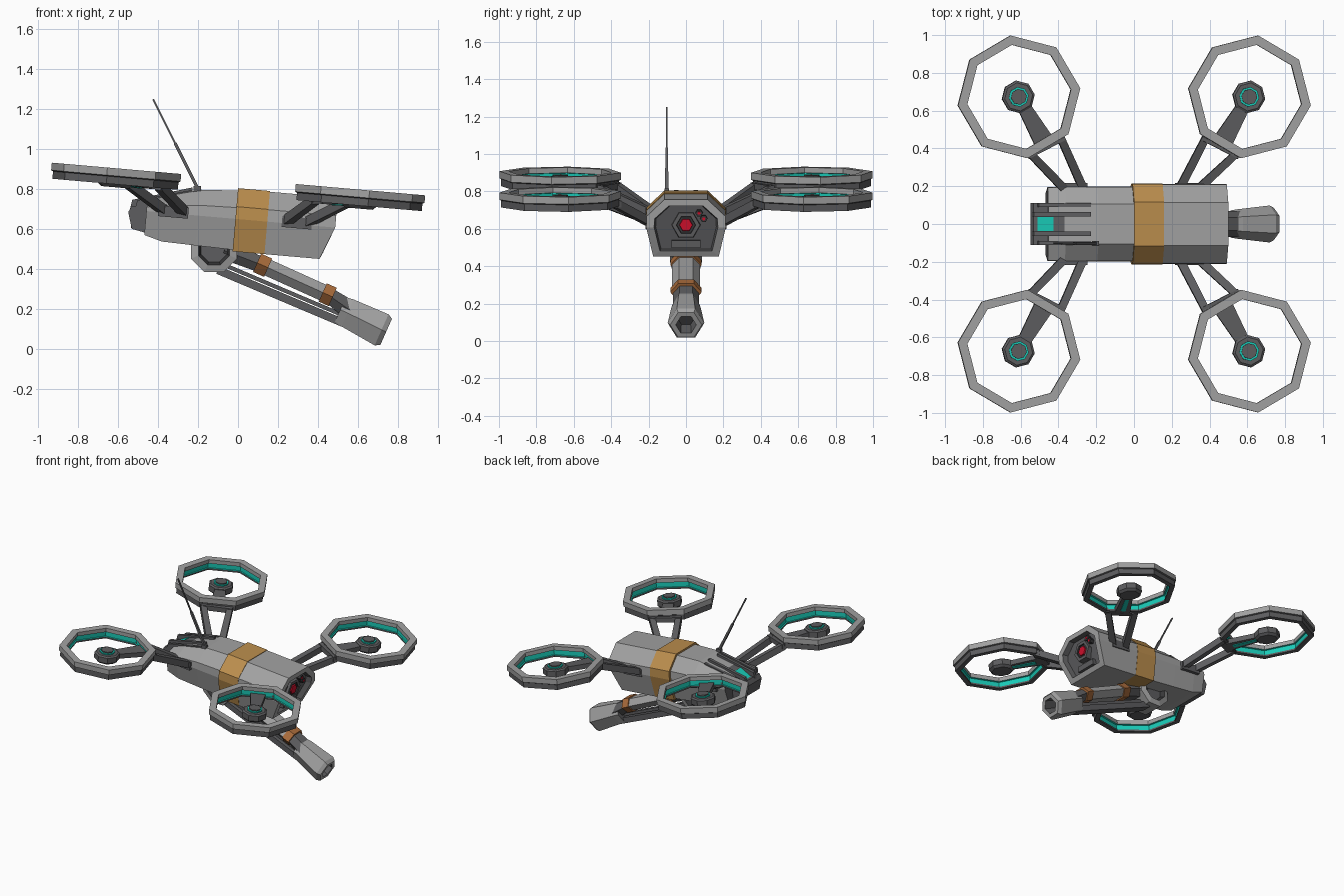
import bpy, bmesh, math
from mathutils import Matrix, Vector

if "Cube" in bpy.data.objects:
    bpy.data.objects.remove(bpy.data.objects["Cube"])

MATS = {}
def material(name, rgb):
    m = bpy.data.materials.new(name)
    m.diffuse_color = (*rgb, 1)
    m.use_nodes = True
    m.node_tree.nodes["Principled BSDF"].inputs["Base Color"].default_value = m.diffuse_color
    MATS[name] = m
material("light_grey", (.36, .36, .36))
material("dark_grey", (.11, .11, .115))
material("black_grey", (.04, .04, .042))
material("amber", (.50, .27, .075))
material("copper", (.40, .15, .045))
material("teal", (.01, .60, .48))
material("red", (.62, .005, .025))
L, D, K, A, C, T, R = MATS.keys()

BODY = Matrix.Translation((0, 0, .65)) @ Matrix.Rotation(math.radians(5), 4, 'Y')
GUN = Matrix.Translation((-.12, 0, .5)) @ Matrix.Rotation(math.radians(24), 4, 'Y')
I = Matrix.Identity(4)

def make(name, verts, faces, mats, M):
    """Mesh from points, with one material name per face."""
    me = bpy.data.meshes.new(name)
    me.from_pydata([M @ Vector(v) for v in verts], [], faces)
    used = list(dict.fromkeys(mats))
    for m in used:
        me.materials.append(MATS[m])
    for p, m in zip(me.polygons, mats):
        p.material_index = used.index(m)
    bm = bmesh.new()
    bm.from_mesh(me)
    bmesh.ops.recalc_face_normals(bm, faces=bm.faces)
    bm.to_mesh(me)
    bm.free()
    ob = bpy.data.objects.new(name, me)
    bpy.context.collection.objects.link(ob)

def loft(name, rings, mats, M, closed=False):
    """Skin a row of equal rings; mats gives one colour per span, then the two caps."""
    n, k = len(rings[0]), len(rings)
    faces, fm = [], []
    for i in range(k if closed else k - 1):
        j = (i + 1) % k
        for a in range(n):
            b = (a + 1) % n
            faces.append((i * n + a, i * n + b, j * n + b, j * n + a))
            fm.append(mats[i])
    if not closed:
        faces += [tuple(range(n)), tuple(range((k - 1) * n, k * n))]
        fm += list(mats[-2:])
    make(name, [p for r in rings for p in r], faces, fm, M)

def poly(u, ry, rw, n=6, cy=0, cw=0, ph=0):
    """Polygon ring across the long axis."""
    return [(u, cy + ry * math.cos(ph + math.tau * i / n), cw + rw * math.sin(ph + math.tau * i / n))
            for i in range(n)]

def flat(r, w, n=8, ph=0, c=(0, 0)):
    """Polygon ring lying flat."""
    return [(c[0] + r * math.cos(ph + math.tau * i / n), c[1] + r * math.sin(ph + math.tau * i / n), w)
            for i in range(n)]

def prism(name, prof, y0, y1, mat, M):
    loft(name, [[(u, y, w) for u, w in prof] for y in (y0, y1)], [mat] * 3, M)

def box(name, a, b, mat, M):
    prism(name, [(a[0], a[2]), (b[0], a[2]), (b[0], b[2]), (a[0], b[2])], a[1], b[1], mat, M)

def beam(name, p, q, w0, w1, h, mat, M):
    p, q = Vector(p), Vector(q)
    d = (q - p).normalized()
    s = d.cross(Vector((0, 0, 1))).normalized()
    t = s.cross(d)
    ring = lambda c, w: [c + s * w * x / 2 + t * h * y / 2 for x, y in ((-1, -1), (1, -1), (1, 1), (-1, 1))]
    loft(name, [ring(p, w0), ring(q, w1)], [mat] * 3, M)

# Hull cross-section
HALF = [(.115, .15), (.21, .06), (.213, 0), (.175, -.163)]
def section(u, s=1, top=.15, bot=.163, lift=0):
    pts = HALF + [(-y, w) for y, w in reversed(HALF)]
    f = u if callable(u) else (lambda w: u)
    out = []
    for y, w in pts:
        w = w * (top / .15 if w > 0 else bot / .163) + lift
        out.append((f(w), y * s, w))
    return out

# Rear hull, amber band, front hull with recessed nose
loft("rear_hull", [section(-.46, .92, .05, .12), section(-.37, .93, .085, .145),
                   section(-.2, .93, .13, .15), section(-.01, .93, .142, .155)],
     [L, L, L, D, L], BODY)
loft("amber_band", [section(-.013, 1.01, .154, .163), section(.147, 1.01, .154, .163)], [A, A, A], BODY)
nose = lambda w: .488 + min(0, w + .02) * .45
loft("front_hull", [section(.14), section(nose), section(nose, .8, .115, .13),
                    section(lambda w: nose(w) - .04, .76, .11, .125)], [L, L, D, L, D], BODY)

# Nose sensors
loft("eye_housing", [poly(.41, .082, .082, cw=.01), poly(.465, .075, .075, cw=.01),
                     poly(.465, .052, .052, cw=.01), poly(.455, .05, .05, cw=.01)], [D, D, K, D, K], BODY)
loft("red_eye", [poly(.44, .04, .04, cw=.01), poly(.464, .034, .034, cw=.01)], [R, R, R], BODY)
for i, (y, w) in enumerate(((.07, .075), (.095, .045))):
    loft(f"small_sensor_{i}", [poly(.42, .02, .02, 6, y, w), poly(.475, .02, .02, 6, y, w)], [K, K, K], BODY)
    loft(f"small_sensor_lens_{i}", [poly(.474, .009, .009, 6, y, w), poly(.478, .009, .009, 6, y, w)],
         [R, R, R], BODY)
box("nose_vent", (.36, -.078, -.115), (.44, .078, -.075), D, BODY)

# Tail core, fins and teal screen
prism("tail_spine", [(-.24, .118), (-.44, .066), (-.54, 0), (-.53, -.09), (-.43, -.11), (-.24, -.1)],
      -.06, .06, D, BODY)
prism("tail_block", [(-.42, .03), (-.535, .02), (-.55, -.013), (-.525, -.095), (-.42, -.115)],
      -.11, .11, D, BODY)
prism("teal_screen", [(-.435, .072), (-.54, .006), (-.54, -.002), (-.435, .06)], -.036, .036, T, BODY)
for s in (-1, 1):
    for y, e, h in ((.052, -.545, .138), (.1, -.52, .125)):
        prism("tail_fin", [(-.24, h), (e + .01, .05), (e, -.01), (-.40, -.01), (-.24, .08)],
              s * (y - .011), s * (y + .011), D, BODY)

# Antenna
box("antenna_base", (-.222, -.115, .785), (-.185, -.09, .815), D, I)
beam("antenna_lower", (-.2, -.103, .80), (-.315, -.103, 1.03), .018, .014, .016, D, I)
beam("antenna_upper", (-.315, -.103, 1.03), (-.425, -.103, 1.25), .009, .008, .009, D, I)

# Four mirrored rotor pods
RING = [(.328, .2), (.328, .162), (.318, .157), (.318, .12), (.282, .12), (.282, .132),
        (.29, .134), (.29, .168), (.278, .171), (.278, .2)]
RING_COL = [L, D, D, D, D, T, T, T, L, L]
HUB = (.6125, .673)
for sx in (-1, 1):
    for sy in (-1, 1):
        M = BODY @ Matrix.Translation((-.015, 0, 0)) @ Matrix.Diagonal((sx, sy, 1, 1))
        tag = ("rear" if sx < 0 else "front") + ("_right" if sy < 0 else "_left")
        ph = math.radians(-8)
        loft("rotor_guard_" + tag, [flat(r, w, 8, ph, HUB) for r, w in RING], RING_COL, M, True)
        loft("rotor_hub_" + tag, [flat(.07, .105, 8, ph, HUB), flat(.087, .12, 8, ph, HUB),
                                  flat(.087, .16, 8, ph, HUB), flat(.075, .168, 8, ph, HUB),
                                  flat(.053, .168, 8, ph, HUB), flat(.053, .176, 8, ph, HUB),
                                  flat(.042, .176, 8, ph, HUB), flat(.042, .184, 8, ph, HUB)],
             [D, D, D, D, T, T, D, D, D], M)
        beam("rotor_arm_" + tag, (.46, .41, .13), (*HUB, .14), .11, .06, .035, D, M)
        beam("arm_light_" + tag, (.49, .46, .114), (.59, .635, .122), .035, .025, .008, T, M)
        beam("strut_inner_" + tag, (.255, .185, .01), (.39, .465, .13), .045, .04, .045, D, M)
        beam("strut_outer_" + tag, (.355, .185, .01), (.55, .375, .13), .045, .04, .045, D, M)
        beam("strut_bridge_" + tag, (.37, .465, .13), (.565, .365, .13), .045, .045, .035, D, M)
        box("strut_root_" + tag, (.235, .17, -.02), (.385, .216, .035), D, M)

# Gun turret under the hull
def disc(r, y):
    return [(-.12 + r * math.cos(math.tau * (i + .5) / 8), y, .5 + r * math.sin(math.tau * (i + .5) / 8))
            for i in range(8)]
loft("turret", [disc(.07, -.055), disc(.085, -.085), disc(.125, -.075), disc(.125, .075),
                disc(.085, .085), disc(.07, .055)], [K, L, L, L, K, D, D], I)

# Gun barrel, rings, rod and muzzle
def tube(name, spans, mat):
    loft(name, [poly(u, ry, rw / .866, cw=cw) for u, ry, rw, cw in spans], [mat] * (len(spans) + 1), GUN)
tube("gun_root", [(.05, .065, .045, .015), (.25, .065, .04, .025)], D)
tube("gun_barrel", [(.24, .076, .042, .025), (.62, .076, .042, .023)], L)
tube("copper_ring_rear", [(.225, .084, .05, .025), (.285, .084, .05, .025)], C)
tube("copper_ring_front", [(.585, .084, .05, .023), (.64, .084, .05, .023)], C)
tube("gun_neck", [(.63, .068, .04, .02), (.76, .07, .05, -.005)], D)
beam("gun_rod", (.06, 0, -.088), (.74, 0, -.075), .075, .075, .04, D, GUN)
beam("gun_rod_upper", (.06, 0, -.052), (.72, 0, -.04), .035, .035, .02, D, GUN)
loft("muzzle", [poly(u, r, h / .866, cw=c) for u, r, h, c in
                ((.70, .072, .068, -.02), (.74, .078, .074, -.02), (.93, .098, .085, -.028),
                 (.955, .085, .072, -.028), (.955, .055, .048, -.028), (.85, .05, .043, -.028))],
     [L, L, L, L, D, D, K], GUN)
